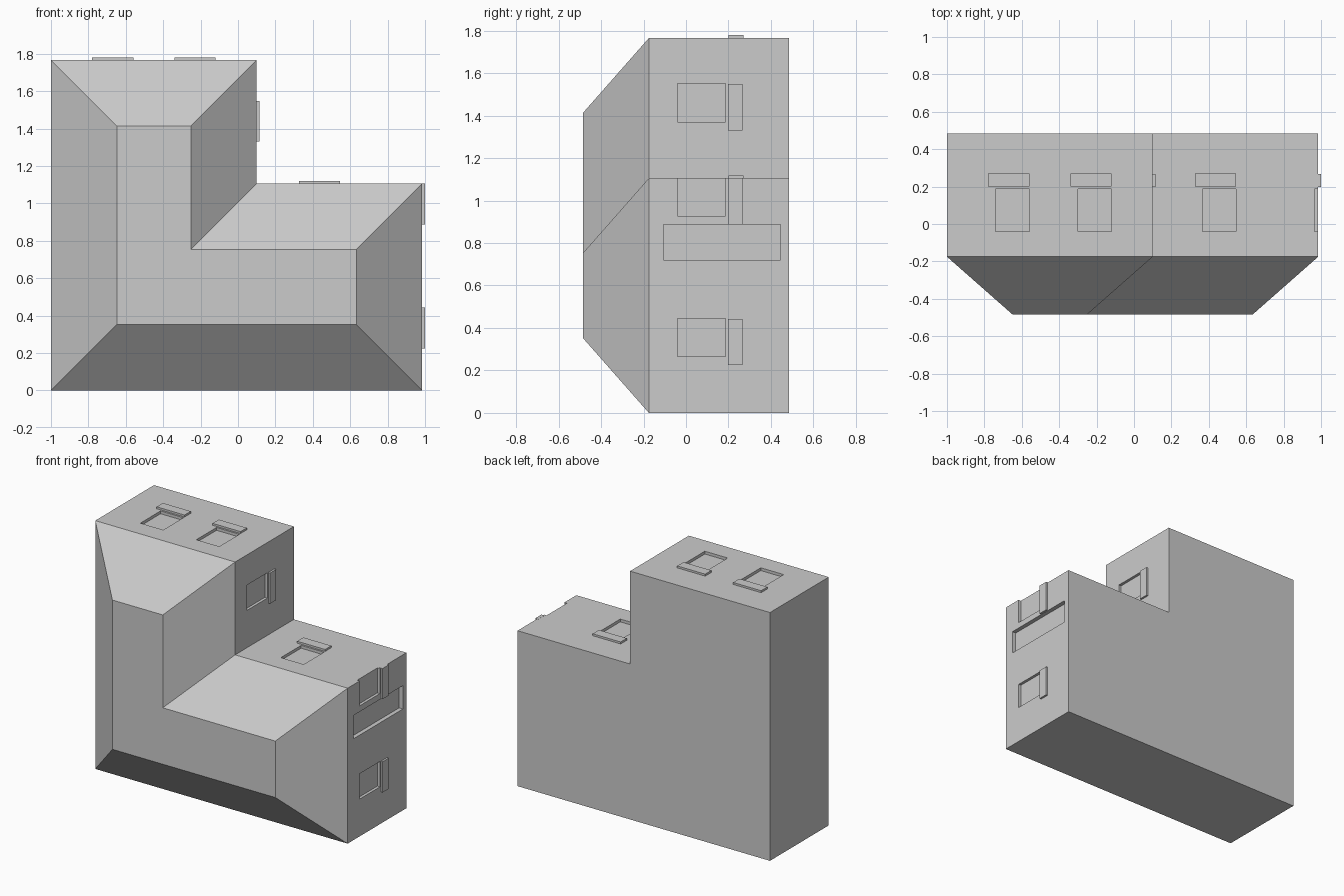
import bpy
import bmesh
from mathutils import Vector

cube = bpy.data.objects.get("Cube")
if cube:
    bpy.data.objects.remove(cube, do_unlink=True)

grey = bpy.data.materials.new("plain_grey")
grey.use_nodes = True
grey.diffuse_color = (0.6, 0.6, 0.6, 1)
grey.node_tree.nodes["Principled BSDF"].inputs["Base Color"].default_value = (0.6, 0.6, 0.6, 1)

BACK, EAVES, RIDGE = 0.485, -0.175, -0.485
END, TOWER = 0.985, 0.1            # outer x of the wing and the tower
LOW, HIGH = 1.105, 1.765           # heights of the wing and the tower
SILL, RECESS = 0.014, 0.02


def finish(name, bm):
    bmesh.ops.recalc_face_normals(bm, faces=bm.faces)
    mesh = bpy.data.meshes.new(name)
    bm.to_mesh(mesh)
    bm.free()
    mesh.materials.append(grey)
    obj = bpy.data.objects.new(name, mesh)
    bpy.context.collection.objects.link(obj)
    return obj


def box(name, lo, hi):
    lo, hi = Vector(lo), Vector(hi)
    bm = bmesh.new()
    bmesh.ops.create_cube(bm, size=1)
    for v in bm.verts:
        v.co = (lo + hi) / 2 + v.co * (hi - lo)
    return finish(name, bm)


# L-shaped body: straight walls, then a hipped slope to a smaller L
outer = [(-1, 0), (END, 0), (END, LOW), (TOWER, LOW), (TOWER, HIGH), (-1, HIGH)]
signs = [(1, 1), (-1, 1), (-1, -1), (-1, -1), (-1, -1), (1, -1)]
inner = [(x + 0.352 * sx, z + 0.352 * sz) for (x, z), (sx, sz) in zip(outer, signs)]
bm = bmesh.new()
rings = [[bm.verts.new((x, y, z)) for x, z in ring]
         for ring, y in ((outer, BACK), (outer, EAVES), (inner, RIDGE))]
bm.faces.new(rings[0])
bm.faces.new(rings[-1])
for a, b in zip(rings, rings[1:]):
    for i in range(len(a)):
        j = (i + 1) % len(a)
        bm.faces.new((a[i], a[j], b[j], b[i]))
body = finish("building_body", bm)

cutters = []

# Windows on the upward faces
for n, (x, z) in enumerate(((-0.74, HIGH), (-0.3, HIGH), (0.365, LOW))):
    cutters.append(box("window_cutter", (x, -0.04, z - RECESS), (x + 0.18, 0.187, z + 0.1)))
    box(f"upper_window_sill_{n + 1}", (x - 0.04, 0.2, z - 0.01), (x + 0.18, 0.27, z + SILL))

# Windows on the end faces; the middle one reaches the edge
for n, (x, z, top) in enumerate(((TOWER, 1.37, 1.55), (END, 0.928, 1.2), (END, 0.265, 0.445))):
    cutters.append(box("window_cutter", (x - RECESS, -0.04, z), (x + 0.1, 0.187, top)))
    box(f"end_window_sill_{n + 1}", (x - 0.01, 0.197, z - 0.04), (x + SILL, 0.266, z + 0.178))

# Door recess on the end face
cutters.append(box("door_cutter", (END - 0.03, -0.107, 0.72), (END + 0.1, 0.445, 0.886)))

# Cut every recess into the body
bpy.context.view_layer.objects.active = body
for cutter in cutters:
    cutter.hide_render = True
    mod = body.modifiers.new("recess", "BOOLEAN")
    mod.operation = "DIFFERENCE"
    mod.solver = "EXACT"
    mod.object = cutter
    bpy.ops.object.modifier_apply(modifier=mod.name)
    bpy.data.objects.remove(cutter, do_unlink=True)
